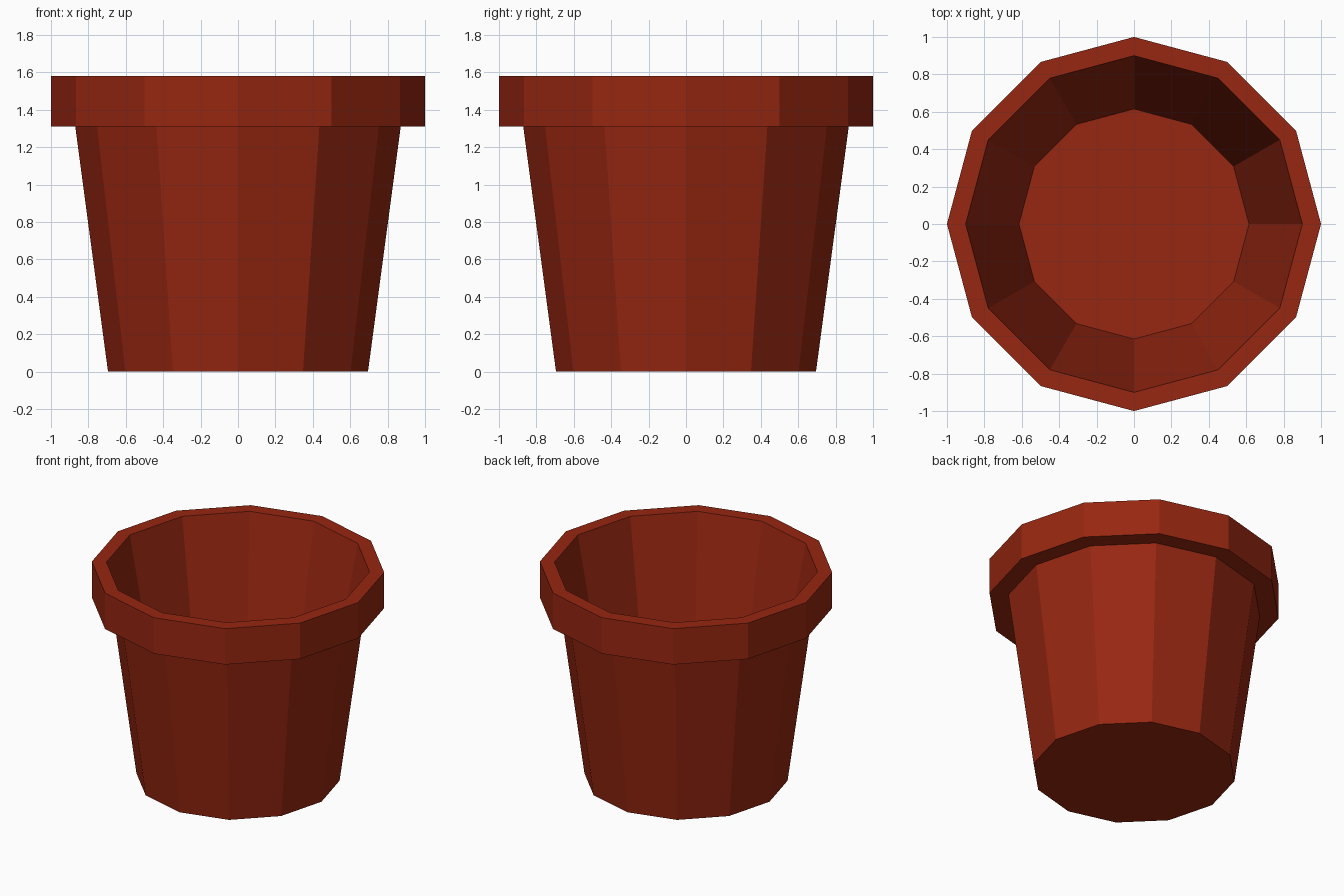
import bpy, bmesh, math

if "Cube" in bpy.data.objects:
    bpy.data.objects.remove(bpy.data.objects["Cube"])

SIDES = 12

# Single terracotta colour
clay = bpy.data.materials.new("terracotta")
clay.diffuse_color = (0.31, 0.02, 0.0056, 1.0)
clay.use_nodes = True
clay.node_tree.nodes["Principled BSDF"].inputs["Base Color"].default_value = clay.diffuse_color

# Pot outline (radius, height): outer base, wall, rim, inner wall, inner floor
profile = [(0.695, 0.0), (0.87, 1.31), (1.0, 1.31),
           (1.0, 1.58), (0.90, 1.58), (0.615, 0.10)]

bm = bmesh.new()
rings = []
for r, z in profile:
    rings.append([bm.verts.new((r * math.cos(i * math.tau / SIDES),
                                r * math.sin(i * math.tau / SIDES), z))
                  for i in range(SIDES)])

# Walls between consecutive rings
for a, b in zip(rings, rings[1:]):
    for i in range(SIDES):
        j = (i + 1) % SIDES
        bm.faces.new((a[i], a[j], b[j], b[i]))

# Underside and inner floor
bm.faces.new(rings[0][::-1])
bm.faces.new(rings[-1])
bmesh.ops.recalc_face_normals(bm, faces=bm.faces)

mesh = bpy.data.meshes.new("flower_pot")
bm.to_mesh(mesh)
bm.free()
mesh.materials.append(clay)
pot = bpy.data.objects.new("flower_pot", mesh)
bpy.context.collection.objects.link(pot)
